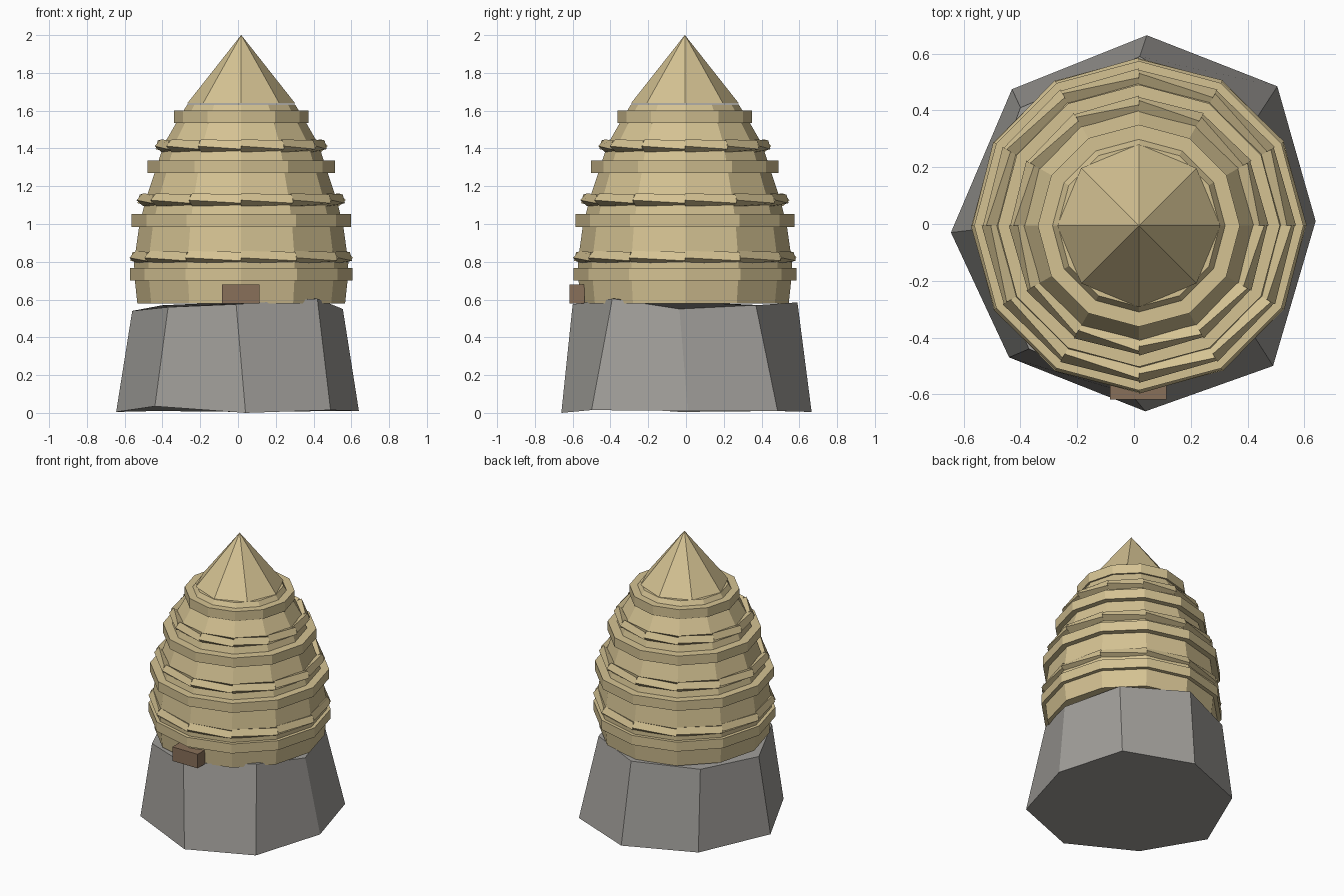
import bpy, bmesh
from math import sin, cos, pi, radians
from mathutils import Vector

cube = bpy.data.objects.get("Cube")
if cube:
    bpy.data.objects.remove(cube, do_unlink=True)

CENTRE = Vector((0.017, -0.006, 0))
SIDES = 12


def material(name, colour):
    m = bpy.data.materials.new(name)
    m.use_nodes = True
    m.diffuse_color = (*colour, 1)
    m.node_tree.nodes["Principled BSDF"].inputs["Base Color"].default_value = (*colour, 1)
    return m


straw = material("straw", (0.66, 0.54, 0.29))
stone = material("stone grey", (0.35, 0.34, 0.32))
wood = material("brown wood", (0.25, 0.16, 0.10))


def finish(name, bm, mat):
    bmesh.ops.recalc_face_normals(bm, faces=bm.faces)
    mesh = bpy.data.meshes.new(name)
    bm.to_mesh(mesh)
    bm.free()
    mesh.materials.append(mat)
    obj = bpy.data.objects.new(name, mesh)
    bpy.context.collection.objects.link(obj)
    return obj


def bridge(bm, a, b):
    n = len(a)
    for i in range(n):
        bm.faces.new((a[i], a[(i + 1) % n], b[(i + 1) % n], b[i]))


def polar(r, z, angle):
    return CENTRE + Vector((r * cos(angle), r * sin(angle), z))


def lathe(name, profile, mat, sides=SIDES):
    """Capped faceted solid from (radius, height) pairs."""
    bm = bmesh.new()
    rings = [[bm.verts.new(polar(r, z, 2 * pi * i / sides)) for i in range(sides)]
             for r, z in profile]
    for a, b in zip(rings, rings[1:]):
        bridge(bm, a, b)
    bm.faces.new(rings[0])
    bm.faces.new(rings[-1])
    bmesh.ops.remove_doubles(bm, verts=bm.verts, dist=1e-5)
    return finish(name, bm, mat)


def twisted_ring(name, radius, height, thick=0.034):
    """Rope of straight lengths, each turning about its own axis."""
    bm = bmesh.new()
    for k in range(SIDES):
        ends = []
        for step, turn in ((0, 42), (1, 14)):
            ends.append([])
            for j in range(4):
                t = radians(turn + 90 * j + 45)
                ends[step].append(bm.verts.new(polar(
                    radius + thick * cos(t), height + thick * sin(t),
                    2 * pi * (k + step) / SIDES)))
        bridge(bm, *ends)
        for end in ends:
            bm.faces.new(end)
    return finish(name, bm, straw)


# Rough stone pedestal: uneven eight-sided block
foot = [(0.64, 0.01, 0.01), (0.505, 0.485, 0.01), (0.045, 0.665, 0.005),
        (-0.43, 0.475, 0.01), (-0.645, -0.03, 0.005), (-0.44, -0.47, 0.035),
        (0.04, -0.66, 0), (0.49, -0.5, 0.015)]
crown = [(0.555, -0.035, 0.55), (0.43, 0.37, 0.57), (0.02, 0.59, 0.585),
         (-0.40, 0.41, 0.57), (-0.56, -0.02, 0.54), (-0.37, -0.44, 0.56),
         (-0.01, -0.60, 0.575), (0.42, -0.39, 0.605)]
bm = bmesh.new()
low = [bm.verts.new(p) for p in foot]
high = [bm.verts.new(p) for p in crown]
bridge(bm, low, high)
bm.faces.new(low)
bm.faces.new(high)
finish("stone_pedestal", bm, stone)

# Domed hive body
lathe("hive_body", [(0.55, 0.58), (0.565, 0.72), (0.567, 0.80), (0.54, 0.99),
                    (0.505, 1.13), (0.455, 1.28), (0.41, 1.42), (0.37, 1.49),
                    (0.33, 1.56), (0.285, 1.633)], straw)

# Flat bands and twisted ropes alternate up the hive
for i, (r, z) in enumerate([(0.59, 0.70), (0.58, 0.985), (0.497, 1.27), (0.356, 1.535)]):
    lathe(f"flat_band_{i + 1}", [(r, z), (r, z + 0.067)], straw)
for i, (r, z) in enumerate([(0.558, 0.823), (0.52, 1.128), (0.424, 1.414)]):
    twisted_ring(f"rope_ring_{i + 1}", r, z)

# Pointed roof
lathe("cone_roof", [(0.287, 1.637), (0.0005, 2.0)], straw, 8)

# Entrance block
bm = bmesh.new()
bmesh.ops.create_cube(bm, size=1)
bmesh.ops.scale(bm, vec=(0.2, 0.08, 0.1), verts=bm.verts)
bmesh.ops.translate(bm, vec=(0.015, -0.578, 0.63), verts=bm.verts)
finish("entrance_block", bm, wood)
